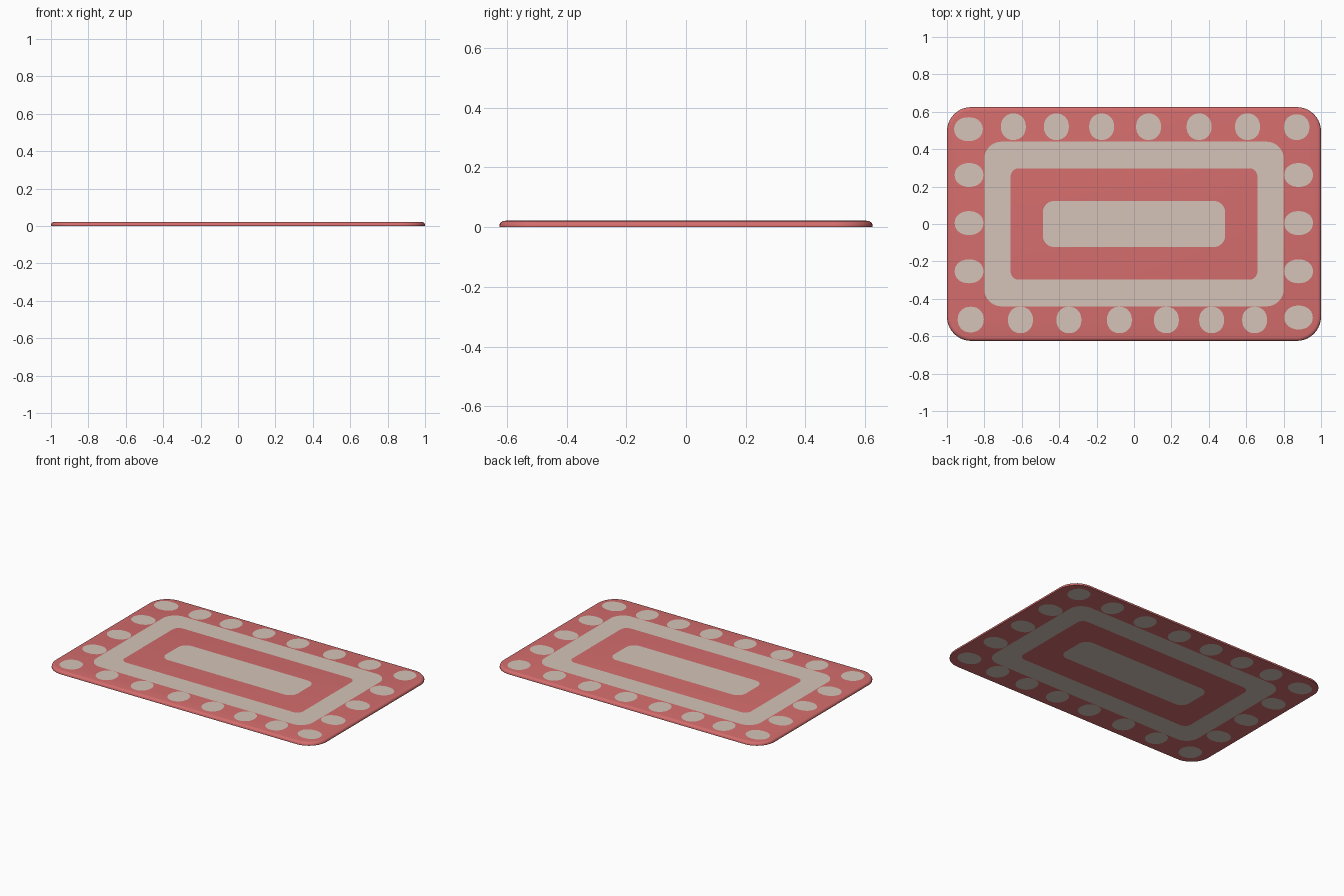
import bpy, bmesh, math

if "Cube" in bpy.data.objects:
    bpy.data.objects.remove(bpy.data.objects["Cube"])

THICK, GAP = 0.022, 0.0006   # rug thickness, painted plate offset


def material(name, rgb):
    m = bpy.data.materials.new(name)
    m.diffuse_color = (*rgb, 1)
    m.use_nodes = True
    m.node_tree.nodes["Principled BSDF"].inputs["Base Color"].default_value = m.diffuse_color
    return m


red = material("coral red", (0.66, 0.152, 0.152))
cream = material("warm cream", (0.66, 0.55, 0.475))


def rounded(hx, hy, r, n=10):
    """Counter-clockwise rounded rectangle outline."""
    pts = []
    for k, (sx, sy) in enumerate([(1, 1), (-1, 1), (-1, -1), (1, -1)]):
        for i in range(n + 1):
            a = math.pi / 2 * (k + i / n)
            pts.append((sx * (hx - r) + r * math.cos(a), sy * (hy - r) + r * math.sin(a)))
    return pts


def ellipse(cx, cy, rx, ry, n=28):
    """Slightly squarish, hand-dyed looking spot."""
    pts = []
    for i in range(n):
        a = math.tau * i / n
        c, s = math.cos(a), math.sin(a)
        pts.append((cx + rx * math.copysign(abs(c) ** 0.94, c),
                    cy + ry * math.copysign(abs(s) ** 0.94, s)))
    return pts


def finish(name, bm, mat):
    me = bpy.data.meshes.new(name)
    bm.to_mesh(me)
    bm.free()
    ob = bpy.data.objects.new(name, me)
    bpy.context.collection.objects.link(ob)
    me.materials.append(mat)
    return ob


def loop(bm, pts, z):
    return [bm.verts.new((x, y, z)) for x, y in pts]


def bridge(bm, a, b):
    n = len(a)
    for i in range(n):
        j = (i + 1) % n
        bm.faces.new((a[i], a[j], b[j], b[i]))


def plate(name, outer, inner=None):
    """Painted shape shown on both the top and the underside."""
    bm = bmesh.new()
    for z, flip in ((THICK, False), (0.0, True)):
        o = loop(bm, outer, z)
        if inner:
            i = loop(bm, inner, z)
            bridge(bm, i, o) if flip else bridge(bm, o, i)
        else:
            bm.faces.new(o[::-1] if flip else o)
    return finish(name, bm, cream)


# Rug body: flat underside, rounded upper rim
bm = bmesh.new()
profile = [(0, GAP), (0, 0.007), (0.002, 0.0125), (0.006, 0.017),
           (0.012, 0.0202), (0.02, THICK - GAP)]
rings = [loop(bm, rounded(1 - d, 0.625 - d, 0.13 - d), z) for d, z in profile]
for a, b in zip(rings, rings[1:]):
    bridge(bm, a, b)
bm.faces.new(rings[0][::-1])
bm.faces.new(rings[-1])
body = finish("rug_body", bm, red)
bpy.context.view_layer.objects.active = body
body.select_set(True)
bpy.ops.object.shade_smooth_by_angle(angle=math.radians(40))

# Frame band and centre panel
plate("frame_band", rounded(0.80, 0.44, 0.09), rounded(0.66, 0.298, 0.045))
plate("centre_panel", rounded(0.487, 0.123, 0.06))

# Border spots along the long sides, short sides and corners
spots = []
for x in (-0.645, -0.415, -0.173, 0.078, 0.348, 0.607):
    spots += [(x, 0.52, 0.067, 0.071), (-x, -0.513, 0.067, 0.071)]
for y in (0.262, 0.005, -0.253):
    spots += [(-0.882, y, 0.077, 0.064), (0.88, y, 0.077, 0.064)]
spots += [(-0.885, 0.507, 0.077, 0.064), (0.87, 0.518, 0.068, 0.069),
          (-0.873, -0.511, 0.07, 0.069), (0.88, -0.5, 0.076, 0.064)]
for k, s in enumerate(spots):
    plate(f"border_spot_{k + 1}", ellipse(*s))
